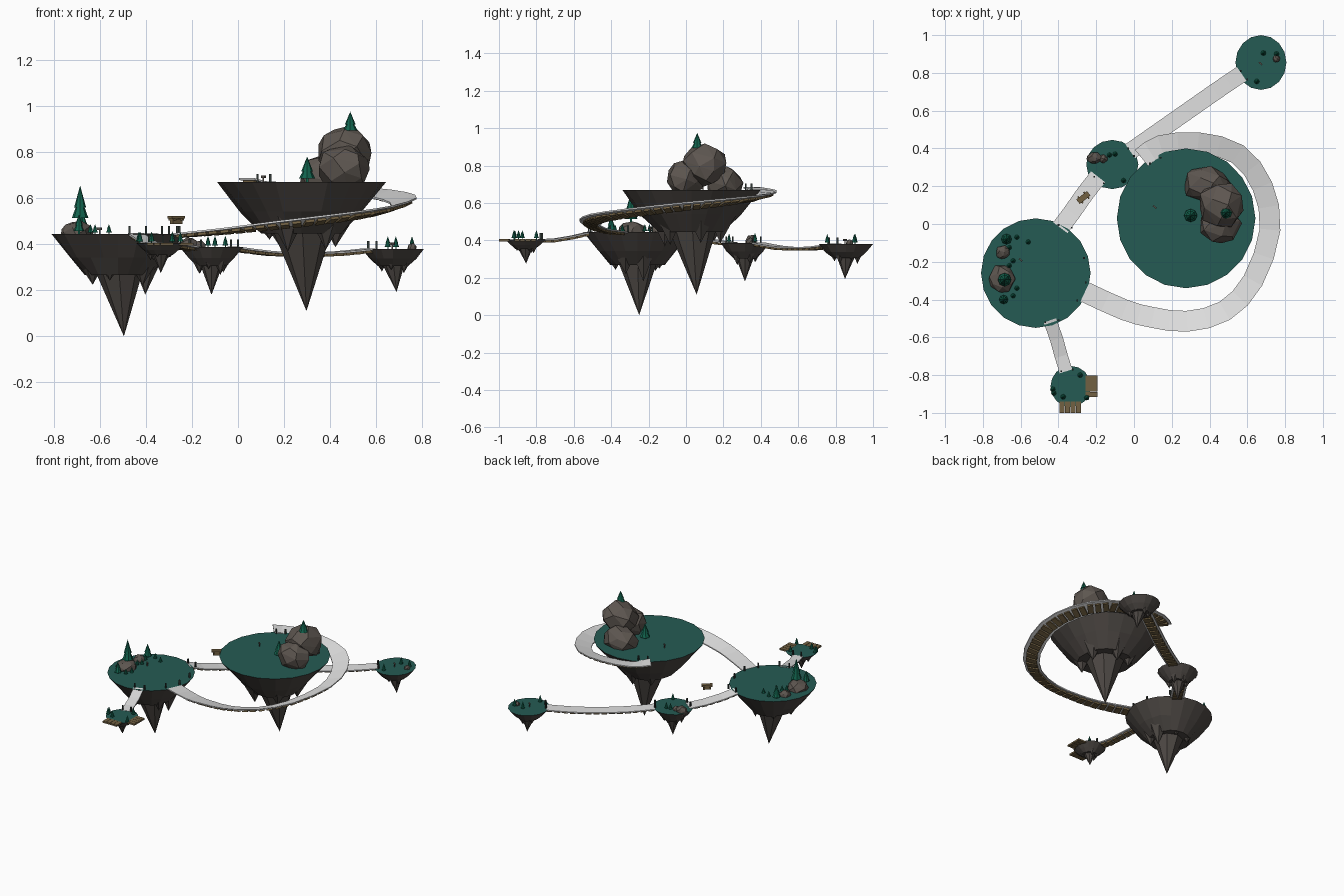
import bpy, bmesh, math, random
from mathutils import Vector, Matrix

if "Cube" in bpy.data.objects:
    bpy.data.objects.remove(bpy.data.objects["Cube"])

random.seed(4)

def mat(name, rgb):
    m = bpy.data.materials.new(name)
    m.diffuse_color = (*rgb, 1)
    m.use_nodes = True
    m.node_tree.nodes["Principled BSDF"].inputs["Base Color"].default_value = m.diffuse_color
    return m

GRASS = mat("teal grass", (0.018, 0.105, 0.088))
EARTH = mat("dark earth", (0.075, 0.065, 0.058))
ROCK = mat("grey brown rock", (0.11, 0.093, 0.08))
PINE = mat("pine green", (0.006, 0.125, 0.075))
WOOD = mat("plank wood", (0.17, 0.12, 0.055))
POST = mat("dark post", (0.03, 0.04, 0.035))
PALE = mat("pale path", (0.75, 0.75, 0.75))

def finish(name, bm, *mats):
    me = bpy.data.meshes.new(name)
    bmesh.ops.recalc_face_normals(bm, faces=bm.faces)
    bm.to_mesh(me)
    bm.free()
    for m in mats:
        me.materials.append(m)
    ob = bpy.data.objects.new(name, me)
    bpy.context.collection.objects.link(ob)
    return ob

def cone(bm, base, r, tip, sides):
    """Closed pyramid from a horizontal base to any tip point."""
    ring = [bm.verts.new((base[0] + r * math.cos(2 * math.pi * i / sides),
                          base[1] + r * math.sin(2 * math.pi * i / sides), base[2]))
            for i in range(sides)]
    t = bm.verts.new(tip)
    bm.faces.new(ring)
    for i in range(sides):
        bm.faces.new((ring[i], ring[(i + 1) % sides], t))

def box(bm, centre, size, rot=None):
    m = Matrix.Translation(centre) @ (rot or Matrix()) @ Matrix.Diagonal((*size, 1))
    bmesh.ops.create_cube(bm, size=1, matrix=m)

# Floating islands: rough bowl with a flat grass top and hanging rock spikes
def island(name, x, y, z, rx, ry, depth, tip, sides):
    bm = bmesh.new()
    rings = []
    for k, (f, d) in enumerate(((1, 0), (0.73, 0.23), (0.48, 0.40))):
        ring = []
        for i in range(sides):
            a = 2 * math.pi * i / sides
            g = f * (1 + (random.uniform(-0.05, 0.05) if k else 0))
            ring.append(bm.verts.new((x + rx * g * math.cos(a), y + ry * g * math.sin(a),
                                      z - depth * d)))
        rings.append(ring)
    top = bm.faces.new(rings[0])
    top.material_index = 1
    for lo, hi in zip(rings, rings[1:]):
        for i in range(sides):
            j = (i + 1) % sides
            bm.faces.new((lo[i], lo[j], hi[j], hi[i]))
    bm.faces.new(rings[-1])
    # main spike, then smaller ones round it
    cone(bm, (x, y, z - depth * 0.25), rx * 0.42, (tip[0], tip[1], z - depth), 8)
    for i in range(6):
        a = 2 * math.pi * (i + random.uniform(0.1, 0.5)) / 6
        c, s = math.cos(a), math.sin(a)
        cone(bm, (x + rx * 0.44 * c, y + ry * 0.44 * s, z - depth * 0.25), rx * 0.23,
             (x + rx * 0.42 * c, y + ry * 0.42 * s, z - depth * random.uniform(0.44, 0.6)), 6)
    finish(name, bm, EARTH, GRASS)

island("high_island", 0.276, 0.03, 0.67, 0.367, 0.37, 0.56, (0.297, 0.057), 20)
island("wide_island", -0.52, -0.26, 0.445, 0.29, 0.29, 0.445, (-0.495, -0.25), 20)
island("middle_island", -0.115, 0.315, 0.387, 0.138, 0.13, 0.207, (-0.115, 0.315), 16)
island("far_island", 0.672, 0.855, 0.38, 0.135, 0.145, 0.187, (0.688, 0.85), 16)
island("dock_island", -0.335, -0.86, 0.405, 0.107, 0.109, 0.13, (-0.335, -0.855), 16)

# Pale paths with a row of wooden planks hung beneath
def path(name, pts, width, bank=0.0, step=0.052):
    pts = [Vector(p) for p in pts]
    # one round of curve sampling between the given points
    if len(pts) > 4:
        ext = [2 * pts[0] - pts[1]] + pts + [2 * pts[-1] - pts[-2]]
        fine = []
        for a, b, c, d in zip(ext, ext[1:], ext[2:], ext[3:]):
            fine += [b, (9 * (b + c) - a - d) / 16]
        pts = fine[:] + [ext[-2]]
    bm = bmesh.new()
    prev = None
    for i, p in enumerate(pts):
        t = pts[min(i + 1, len(pts) - 1)] - pts[max(i - 1, 0)]
        side = Vector((t.y, -t.x, 0)).normalized() * width / 2   # outer side of the turn
        tilt = Vector((0, 0, bank * math.sin(math.pi * i / (len(pts) - 1)) / 2))
        low = Vector((0, 0, 0.008))
        o, n = p + side + tilt, p - side - tilt
        cur = [bm.verts.new(v) for v in (o, n, n - low, o - low)]
        if prev:
            for k in range(4):
                bm.faces.new((prev[k], prev[(k + 1) % 4], cur[(k + 1) % 4], cur[k]))
        else:
            bm.faces.new(cur)
        prev = cur
    bm.faces.new(prev)
    finish(name, bm, PALE)
    bm = bmesh.new()
    carry = step / 2
    for i in range(len(pts) - 1):
        a, b = pts[i], pts[i + 1]
        d = b - a
        while carry < d.length:
            f = d.normalized()
            s = Vector((f.y, -f.x, 0)).normalized()
            frac = (i + carry / d.length) / (len(pts) - 1)
            s = (s + Vector((0, 0, bank / width * math.sin(math.pi * frac)))).normalized()
            u = s.cross(f)
            rot = Matrix((s, f, u)).transposed().to_4x4()
            box(bm, a + f * carry - Vector((0, 0, 0.013)), (width * 0.68, step * 0.74, 0.013), rot)
            carry += step
        carry -= d.length
    finish(name + "_planks", bm, WOOD)

path("spiral_path", [(-0.26, -0.36, .447), (-0.05, -.455, .465), (.1, -.495, .482),
                     (.28, -.515, .502), (.48, -.46, .527), (.63, -.30, .552),
                     (.72, -.03, .585), (.68, .2, .61), (.55, .37, .632),
                     (.34, .43, .652), (.14, .415, .668), (.04, .35, .686)], 0.11, 0.035)
path("upper_bridge", [(-.39, -.02, .448), (-.33, .06, .42), (-.26, .16, .40), (-.19, .25, .389)], 0.095)
path("long_bridge", [(-.02, .385, .389), (.13, .49, .37), (.28, .595, .364),
                     (.43, .70, .368), (.57, .795, .382)], 0.09)
path("dock_bridge", [(-.445, -.51, .448), (-.41, -.61, .425), (-.385, -.70, .41), (-.36, -.78, .407)], 0.07, step=0.045)

# Boulders: convex hulls of scattered points
def rock(name, x, y, z, rx, ry, rz):
    bm = bmesh.new()
    n = 26
    for i in range(n):
        h = 1 - 2 * (i + 0.5) / n
        a = i * 2.39996 + random.uniform(-0.3, 0.3)
        q = math.sqrt(1 - h * h)
        s = random.uniform(0.95, 1.08)
        bm.verts.new((x + rx * s * q * math.cos(a), y + ry * s * q * math.sin(a), z + rz * s * h))
    bmesh.ops.convex_hull(bm, input=bm.verts)
    finish(name, bm, ROCK)

rock("tall_boulder", .462, .10, .80, .125, .12, .115)
rock("front_boulder", .455, -.005, .73, .11, .10, .10)
rock("rear_boulder", .385, .21, .695, .125, .095, .10)
rock("wide_island_boulder", -.70, -.29, .45, .07, .075, .05)
rock("wide_island_stone", -.695, -.15, .45, .037, .037, .035)
rock("middle_island_boulder", -.21, .35, .395, .04, .03, .035)
rock("middle_island_stone", -.165, .345, .39, .025, .022, .025)
rock("far_island_stone", .755, .875, .385, .02, .02, .02)

# Pines: trunk with two stacked cones
def tree(bm, x, y, z, r, h):
    box(bm, (x, y, z + h * 0.08), (r * 0.3, r * 0.3, h * 0.2))
    cone(bm, (x, y, z + h * 0.14), r, (x, y, z + h * 0.75), 8)
    cone(bm, (x, y, z + h * 0.42), r * 0.72, (x, y, z + h), 8)

for name, trees in {
    "high_island_pines": [(.487, .06, .88, .032, .095), (.30, .045, .67, .035, .11)],
    "wide_island_pines": [(-.685, -.295, .49, .036, .165), (-.675, -.08, .445, .028, .10),
                          (-.69, -.40, .445, .024, .085)]
        + [(x, y, .445, .013, .042) for x, y in ((-.62, -.07), (-.56, -.095), (-.64, -.195),
           (-.64, -.38), (-.62, -.34), (-.66, -.125), (-.66, -.22))],
    "middle_island_pines": [(x, y, .387, .013, .05) for x, y in ((-.10, .37), (-.055, .23), (-.13, .365))],
    "far_island_pines": [(x, y, .38, .014, .055) for x, y in ((.685, .905), (.65, .755), (.755, .90))],
    "dock_island_pines": [(x, y, .405, .014, .05) for x, y in ((-.43, -.875), (-.375, -.915),
                          (-.285, -.80), (-.25, -.92), (-.425, -.895))],
}.items():
    bm = bmesh.new()
    for t in trees:
        tree(bm, *t)
    finish(name, bm, PINE)

# Posts at the bridge ends
bm = bmesh.new()
for x, y, z in ((-.265, -.18, .445), (-.30, -.405, .445), (-.255, -.31, .445), (-.40, -.005, .445),
                (-.33, -.02, .445), (-.47, -.52, .445), (-.40, -.51, .445), (-.21, .25, .387),
                (-.16, .215, .387), (-.03, .40, .387), (.0, .36, .387), (.565, .81, .38),
                (.60, .765, .38), (-.385, -.78, .405), (-.325, -.77, .405), (.085, .32, .67), (.14, .35, .67)):
    box(bm, (x, y, z + 0.017), (0.009, 0.009, 0.034))
finish("bridge_posts", bm, POST)

# Small signposts in the middle of the islands
bm = bmesh.new()
for x, y, z in ((.11, .09, .67), (-.60, -.19, .445), (.67, .85, .38)):
    box(bm, (x, y, z + 0.012), (0.006, 0.006, 0.024))
    box(bm, (x, y, z + 0.022), (0.022, 0.008, 0.01), Matrix.Rotation(-0.7, 4, 'Z'))
finish("signposts", bm, ROCK)

# Plank docks on the front island
bm = bmesh.new()
for i in range(4):
    o = (i - 1.5) * 0.029
    box(bm, (-.225, -.86 + o, .40), (.062, .027, .012))
    box(bm, (-.337 + o, -.97, .40), (.027, .06, .012))
finish("docks", bm, WOOD)

# Little wooden skiff hovering over the upper bridge
bm = bmesh.new()
turn = Matrix.Rotation(math.radians(38), 4, 'Z')
for off, size in (((0, 0, 0.012), (.072, .03, .012)), ((0, 0, -.006), (.052, .02, .022)),
                  ((.02, 0, .002), (.008, .046, .008)), ((-.02, 0, .002), (.008, .046, .008))):
    box(bm, Vector((-.268, .14, .505)) + Vector(off) @ turn.to_3x3().transposed(), size, turn)
finish("hovering_skiff", bm, WOOD)
